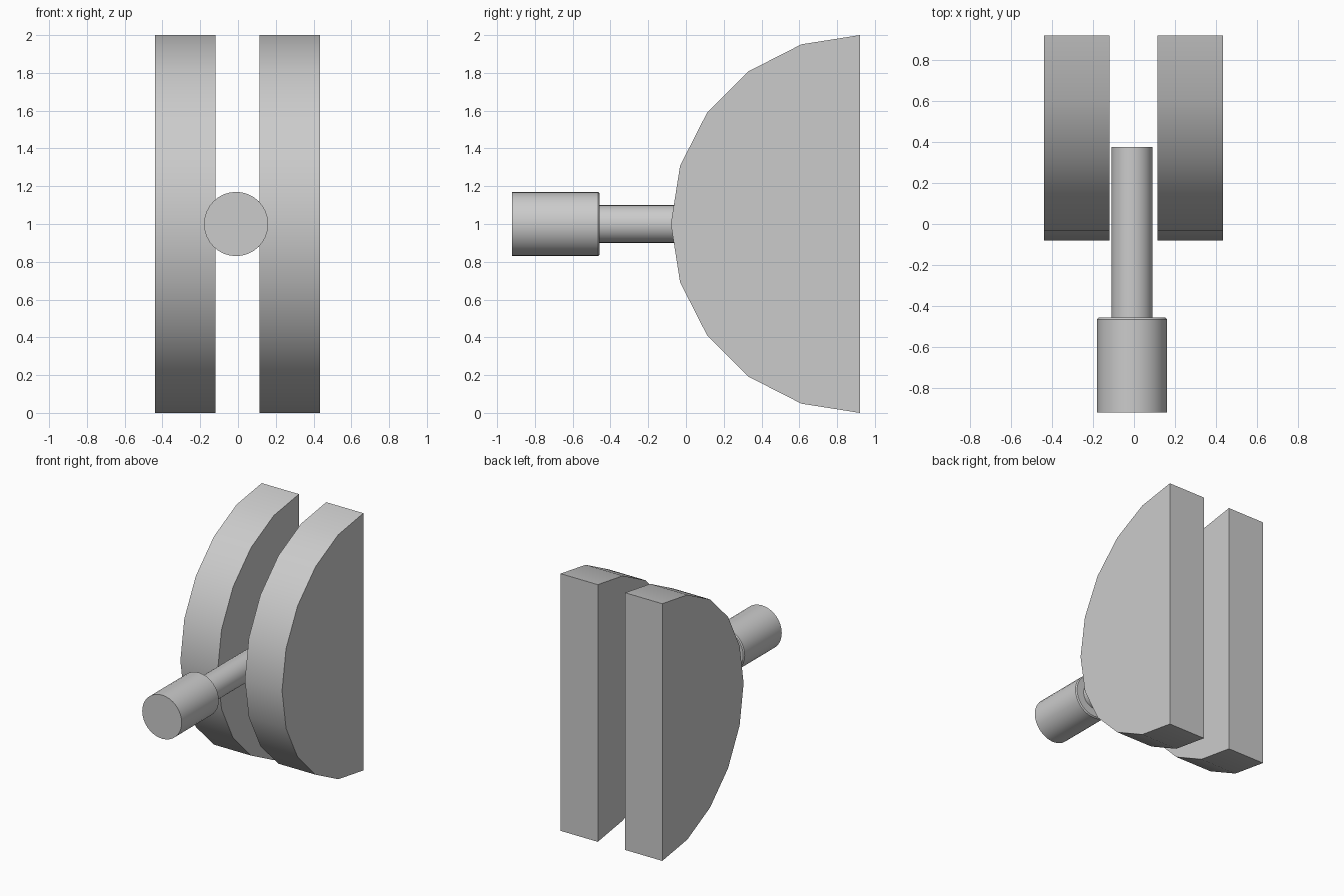
import bpy, bmesh, math

cube = bpy.data.objects.get("Cube")
if cube:
    bpy.data.objects.remove(cube, do_unlink=True)

grey = bpy.data.materials.new("plain grey")
grey.use_nodes = True
colour = (0.6, 0.6, 0.6, 1)
grey.diffuse_color = colour
grey.node_tree.nodes["Principled BSDF"].inputs["Base Color"].default_value = colour


def finish(bm, name):
    """Turn a bmesh into a grey object, smooth except at sharp edges."""
    bmesh.ops.recalc_face_normals(bm, faces=bm.faces[:])
    mesh = bpy.data.meshes.new(name)
    bm.to_mesh(mesh)
    bm.free()
    mesh.materials.append(grey)
    obj = bpy.data.objects.new(name, mesh)
    bpy.context.collection.objects.link(obj)
    bpy.ops.object.select_all(action='DESELECT')
    obj.select_set(True)
    bpy.context.view_layer.objects.active = obj
    bpy.ops.object.shade_smooth_by_angle(angle=math.radians(30))
    return obj


def half_disc(name, x0, x1):
    """Half of a 20-sided disc, flat side to the back."""
    bm = bmesh.new()
    angles = [math.pi * i / 10 for i in range(11)]
    face = bm.faces.new([bm.verts.new((x0, 0.92 - math.sin(a), 1 + math.cos(a)))
                         for a in angles])
    ext = bmesh.ops.extrude_face_region(bm, geom=[face])
    moved = [v for v in ext["geom"] if isinstance(v, bmesh.types.BMVert)]
    bmesh.ops.translate(bm, verts=moved, vec=(x1 - x0, 0, 0))
    return finish(bm, name)


def turned(name, profile, cx=-0.01, cz=1.0, n=32):
    """Solid of revolution about the y axis from (radius, y) pairs."""
    bm = bmesh.new()
    rings = [[bm.verts.new((cx + r * math.cos(2 * math.pi * i / n), y,
                            cz + r * math.sin(2 * math.pi * i / n)))
              for i in range(n)] for r, y in profile]
    for a, b in zip(rings, rings[1:]):
        for i in range(n):
            j = (i + 1) % n
            bm.faces.new((a[i], a[j], b[j], b[i]))
    bm.faces.new(rings[0])
    bm.faces.new(rings[-1])
    return finish(bm, name)


# Two half discs side by side
half_disc("right_half_disc", -0.44, -0.12)
half_disc("left_half_disc", 0.115, 0.435)

# Rod with a thick handle, one turned piece
turned("handle_rod", [(0.17, -0.92), (0.17, -0.465), (0.162, -0.457),
                      (0.10, -0.457), (0.10, 0.375)])
